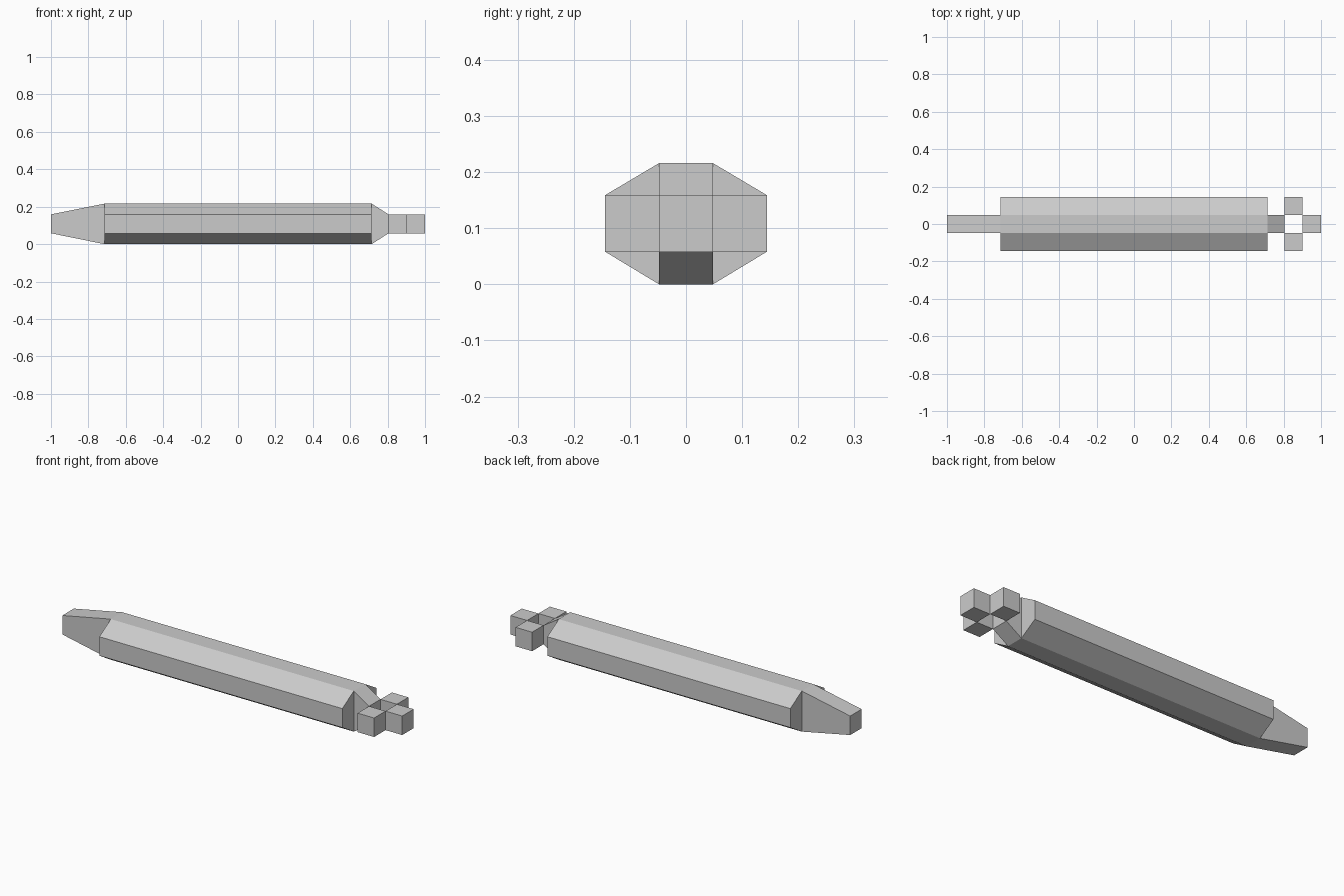
import bpy
import bmesh

if "Cube" in bpy.data.objects:
    bpy.data.objects.remove(bpy.data.objects["Cube"])

IN, OUT = 0.048, 0.144            # half widths in y
Z0, Z1, Z2, Z3 = 0.0, 0.058, 0.159, 0.216   # height levels
NOSE, HULL, TAIL, FIN = -1.0, 0.715, 0.805, 0.902

grey = bpy.data.materials.new("light_grey")
grey.diffuse_color = (0.6, 0.6, 0.6, 1)
grey.use_nodes = True
grey.node_tree.nodes["Principled BSDF"].inputs["Base Color"].default_value = grey.diffuse_color


def loft(name, x_a, ring_a, x_b, ring_b):
    """Closed solid between two matching (y, z) outlines at x_a and x_b."""
    bm = bmesh.new()
    a = [bm.verts.new((x_a, y, z)) for y, z in ring_a]
    b = [bm.verts.new((x_b, y, z)) for y, z in ring_b]
    n = len(a)
    bm.faces.new(a)
    bm.faces.new(b)
    for i in range(n):
        j = (i + 1) % n
        bm.faces.new((a[i], a[j], b[j], b[i]))
    bmesh.ops.recalc_face_normals(bm, faces=bm.faces)
    mesh = bpy.data.meshes.new(name)
    bm.to_mesh(mesh)
    bm.free()
    mesh.materials.append(grey)
    obj = bpy.data.objects.new(name, mesh)
    bpy.context.collection.objects.link(obj)
    return obj


def rect(y0, y1, z0, z1):
    return [(y0, z0), (y1, z0), (y1, z1), (y0, z1)]


# Eight-sided hull
octagon = [(-IN, Z0), (IN, Z0), (OUT, Z1), (OUT, Z2),
           (IN, Z3), (-IN, Z3), (-OUT, Z2), (-OUT, Z1)]
loft("hull", -HULL, octagon, HULL, octagon)

# Narrow tapered nose and tail wedges
tall = rect(-IN, IN, Z0, Z3)
short = rect(-IN, IN, Z1, Z2)
loft("nose", NOSE, short, -HULL, tall)
loft("tail_cone", HULL, tall, TAIL, short)

# Propeller blocks: one on each side and one at the far end
for side, label in ((-1, "right"), (1, "left")):
    blade = rect(*sorted((side * IN, side * OUT)), Z1, Z2)
    loft("propeller_block_" + label, TAIL, blade, FIN, blade)
loft("propeller_block_end", FIN, short, 1.0, short)
